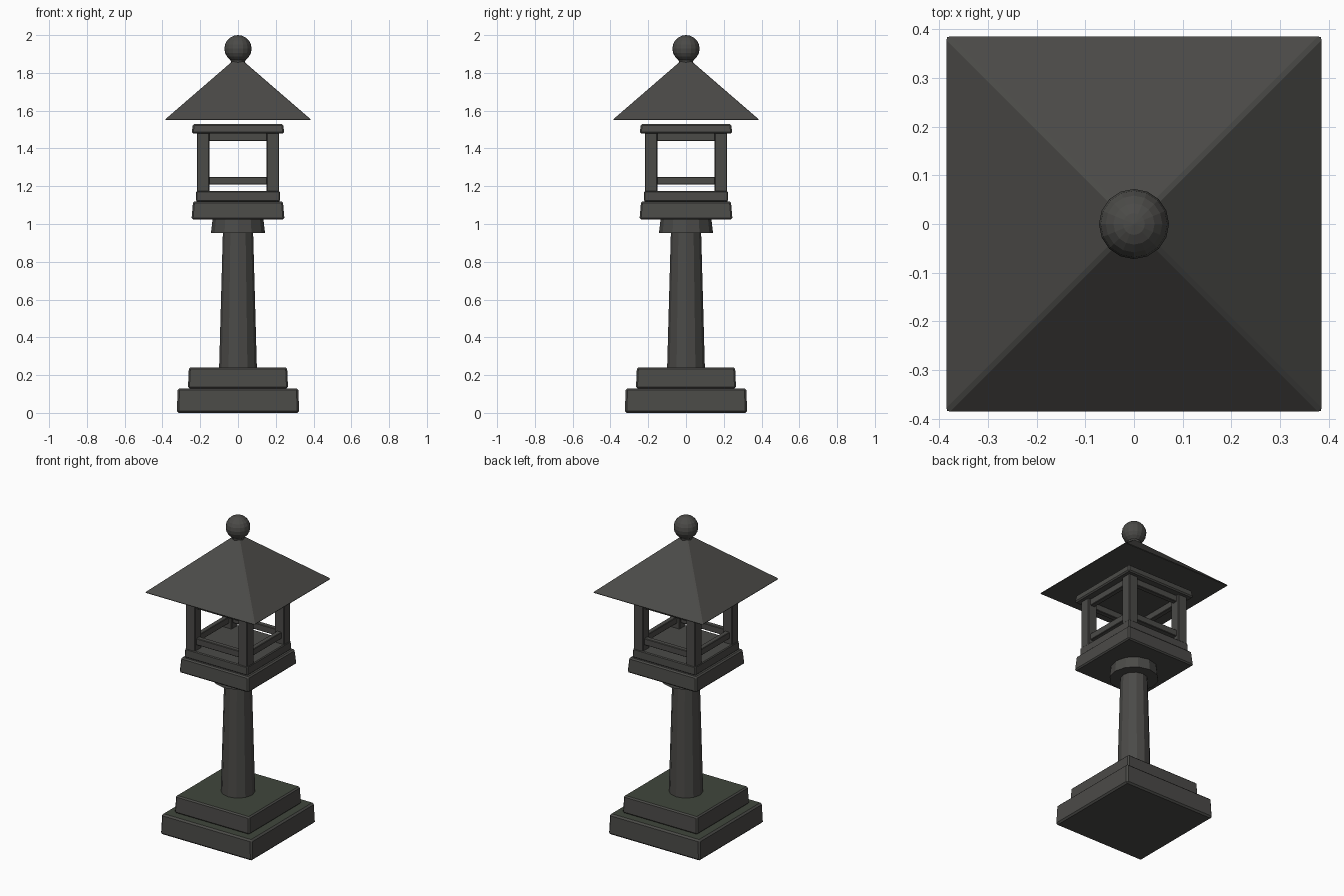
import bpy, bmesh, math
from mathutils import Matrix

if "Cube" in bpy.data.objects:
    bpy.data.objects.remove(bpy.data.objects["Cube"])


def material(name, colour):
    m = bpy.data.materials.new(name)
    m.diffuse_color = (*colour, 1)
    m.use_nodes = True
    m.node_tree.nodes["Principled BSDF"].inputs["Base Color"].default_value = m.diffuse_color
    return m


STONE = material("dark_stone", (0.07, 0.069, 0.064))
MOSS = material("mossy_stone", (0.052, 0.062, 0.045))


def finish(name, bm, bevel=0.0, moss=False, smooth=False):
    me = bpy.data.meshes.new(name)
    bmesh.ops.recalc_face_normals(bm, faces=bm.faces)
    if bevel:
        bmesh.ops.bevel(bm, geom=bm.edges[:], offset=bevel, segments=1,
                        affect='EDGES', profile=0.5)
    if moss:
        top = max(v.co.z for v in bm.verts)
        for f in bm.faces:
            if f.calc_center_median().z > top - 1e-4:
                f.material_index = 1
    for f in bm.faces:
        f.smooth = smooth
    bm.to_mesh(me)
    bm.free()
    me.materials.append(STONE)
    me.materials.append(MOSS)
    ob = bpy.data.objects.new(name, me)
    bpy.context.collection.objects.link(ob)
    return ob


def tapered(name, r1, r2, z1, z2, sides=4, bevel=0.006, moss=False):
    """Square (r = half width) or round tapered block standing from z1 to z2."""
    bm = bmesh.new()
    k = math.sqrt(2) if sides == 4 else 1
    turn = math.pi / 4 if sides == 4 else 0
    bmesh.ops.create_cone(bm, cap_ends=True, segments=sides, radius1=r1 * k,
                          radius2=r2 * k, depth=z2 - z1,
                          matrix=Matrix.Translation((0, 0, (z1 + z2) / 2))
                          @ Matrix.Rotation(turn, 4, 'Z'))
    return finish(name, bm, bevel, moss)


def box(name, centre, size, turn=0.0, bevel=0.004):
    bm = bmesh.new()
    bmesh.ops.create_cube(bm, size=1, matrix=Matrix.Rotation(turn, 4, 'Z')
                          @ Matrix.Translation(centre)
                          @ Matrix.Diagonal((*size, 1)))
    return finish(name, bm, bevel)


# Stepped base
tapered("base_lower", 0.324, 0.319, 0.0, 0.13, bevel=0.01, moss=True)
tapered("base_upper", 0.265, 0.26, 0.13, 0.24, bevel=0.008, moss=True)

# Column and flared collar
tapered("column", 0.1, 0.08, 0.235, 0.96, sides=12, bevel=0)
tapered("collar", 0.143, 0.134, 0.953, 1.03, sides=12, bevel=0)

# Lantern floor
tapered("platform", 0.246, 0.238, 1.025, 1.12, bevel=0.008)
tapered("sill", 0.223, 0.221, 1.12, 1.175, bevel=0.005)

# Corner posts with a lower and an upper rail on each side
for i in range(4):
    turn = i * math.pi / 2
    box(f"post_{i + 1}", (0.185, 0.185, 1.327), (0.066, 0.066, 0.315), turn)
    box(f"lower_rail_{i + 1}", (0, -0.185, 1.229), (0.31, 0.032, 0.042), turn, 0.003)
    box(f"upper_rail_{i + 1}", (0, -0.185, 1.46), (0.31, 0.032, 0.042), turn, 0.003)

# Plate over the posts
tapered("top_plate", 0.246, 0.238, 1.48, 1.53, bevel=0.008)

# Pyramid roof
tapered("roof", 0.39, 0.022, 1.55, 1.868, bevel=0.006)

# Finial: short neck and ball
tapered("finial_neck", 0.033, 0.044, 1.84, 1.885, sides=12, bevel=0)
bm = bmesh.new()
bmesh.ops.create_uvsphere(bm, u_segments=16, v_segments=10, radius=0.072,
                          matrix=Matrix.Translation((0, 0, 1.928)))
finish("finial_ball", bm)
